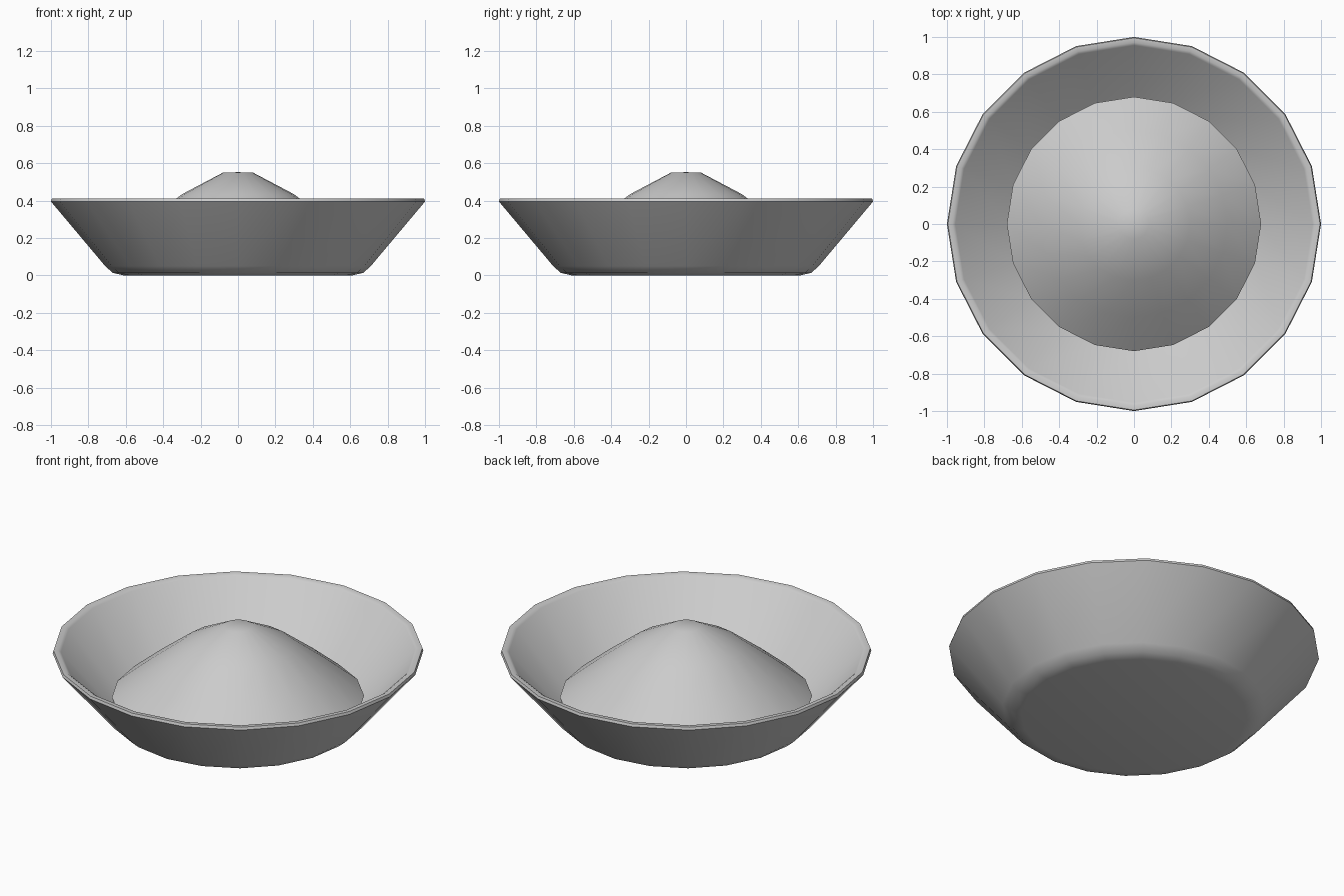
import bpy, bmesh
from math import cos, sin, tau, radians

if "Cube" in bpy.data.objects:
    bpy.data.objects.remove(bpy.data.objects["Cube"])

SIDES = 20

def lathe(name, profile):
    """Revolve an (r, z) profile; r = 0 makes a single pole vertex."""
    bm = bmesh.new()
    rings = []
    for r, z in profile:
        n = SIDES if r > 0 else 1
        rings.append([bm.verts.new((r * cos(tau * i / SIDES), r * sin(tau * i / SIDES), z))
                      for i in range(n)])
    for a, b in zip(rings, rings[1:]):
        for i in range(SIDES):
            j = (i + 1) % SIDES
            quad = [a[i % len(a)], a[j % len(a)], b[j % len(b)], b[i % len(b)]]
            bm.faces.new(list(dict.fromkeys(quad)))
    bmesh.ops.recalc_face_normals(bm, faces=bm.faces)
    mesh = bpy.data.meshes.new(name)
    bm.to_mesh(mesh)
    bm.free()
    ob = bpy.data.objects.new(name, mesh)
    bpy.context.collection.objects.link(ob)
    bpy.ops.object.select_all(action='DESELECT')
    ob.select_set(True)
    bpy.context.view_layer.objects.active = ob
    bpy.ops.object.shade_smooth_by_angle(angle=radians(40))
    return ob

# Bowl: rounded foot, flared wall, thin rim, inner wall and floor
lathe("bowl", [(0, 0), (0.61, 0), (0.67, 0.014), (0.71, 0.05),
               (1.0, 0.395), (0.995, 0.41), (0.97, 0.41), (0.955, 0.40),
               (0.68, 0.08), (0.62, 0.05), (0, 0.05)])

# Heaped contents, resting against the inner wall
lathe("heap", [(0, 0.06), (0.66, 0.065), (0.68, 0.13), (0.5, 0.28), (0.30, 0.434),
               (0.08, 0.55), (0, 0.552)])
